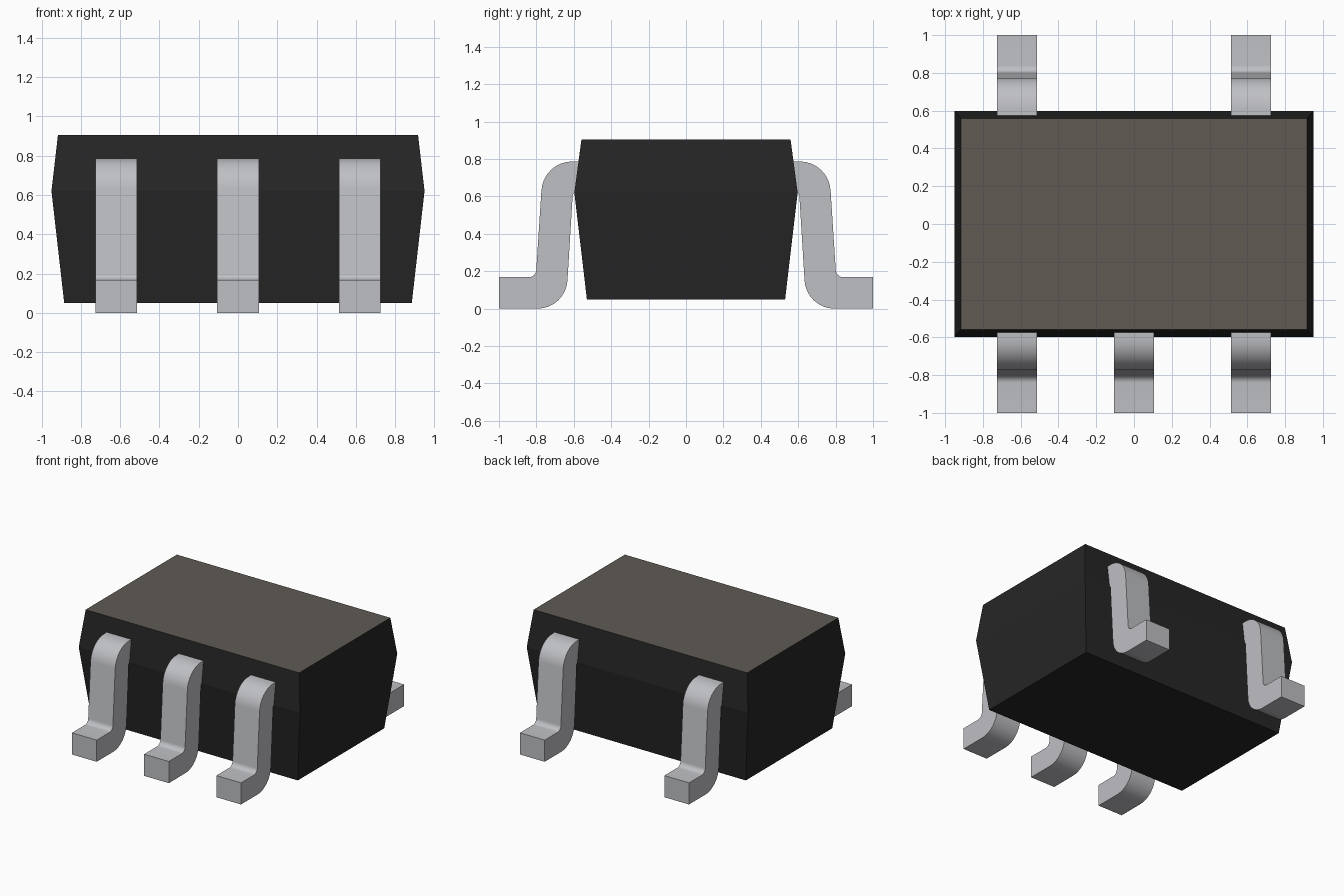
import bpy, bmesh, math
from mathutils import Vector

if "Cube" in bpy.data.objects:
    bpy.data.objects.remove(bpy.data.objects["Cube"])


def material(name, color):
    m = bpy.data.materials.new(name)
    m.diffuse_color = (*color, 1)
    m.use_nodes = True
    m.node_tree.nodes["Principled BSDF"].inputs["Base Color"].default_value = m.diffuse_color
    return m


BLACK = material("black epoxy", (0.0194, 0.0190, 0.0190))
TOP = material("grey brown top", (0.115, 0.101, 0.086))
METAL = material("pale metal", (0.52, 0.525, 0.55))


def make_object(name, bm, mats):
    bmesh.ops.recalc_face_normals(bm, faces=bm.faces)
    me = bpy.data.meshes.new(name)
    bm.to_mesh(me)
    bm.free()
    for m in mats:
        me.materials.append(m)
    ob = bpy.data.objects.new(name, me)
    bpy.context.collection.objects.link(ob)
    return ob


def rounded(corners, steps=8):
    """Replace each corner (y, z, radius) by a tangent arc."""
    pts = []
    for i, (y, z, r) in enumerate(corners):
        p = Vector((y, z))
        if r == 0:
            pts.append(p)
            continue
        a = (Vector(corners[i - 1][:2]) - p).normalized()
        b = (Vector(corners[(i + 1) % len(corners)][:2]) - p).normalized()
        half = a.angle(b) / 2
        centre = p + (a + b).normalized() * r / math.sin(half)
        start = p + a * r / math.tan(half) - centre
        end = p + b * r / math.tan(half) - centre
        sweep = math.pi - 2 * half
        for k in range(steps + 1):
            t = k / steps
            pts.append(centre + (start * math.sin((1 - t) * sweep)
                                 + end * math.sin(t * sweep)) / math.sin(sweep))
    return pts


# Moulded body: stacked rectangles, widest at the parting line
bm = bmesh.new()
rings = []
for hx, hy, z in [(0.885, 0.53, 0.05), (0.95, 0.597, 0.62), (0.917, 0.559, 0.905)]:
    rings.append([bm.verts.new((sx * hx, sy * hy, z))
                  for sx, sy in [(-1, -1), (1, -1), (1, 1), (-1, 1)]])
for low, high in zip(rings, rings[1:]):
    for i in range(4):
        j = (i + 1) % 4
        bm.faces.new((low[i], low[j], high[j], high[i]))
bm.faces.new(rings[0][::-1])
bm.faces.new(rings[-1]).material_index = 1
make_object("body", bm, [BLACK, TOP])

# Gull-wing lead side profile
PROFILE = rounded([(0.5, 0.787, 0), (0.763, 0.787, 0.165), (0.803, 0.168, 0.04),
                   (1, 0.168, 0), (1, 0, 0), (0.643, 0, 0.16),
                   (0.605, 0.622, 0.02), (0.5, 0.622, 0)])


def lead(name, x, side, half_width=0.106):
    bm = bmesh.new()
    verts = [bm.verts.new((x - half_width, side * p.x, p.y)) for p in PROFILE]
    face = bm.faces.new(verts)
    ext = bmesh.ops.extrude_face_region(bm, geom=[face])["geom"]
    bmesh.ops.translate(bm, vec=(2 * half_width, 0, 0),
                        verts=[v for v in ext if isinstance(v, bmesh.types.BMVert)])
    ob = make_object(name, bm, [METAL])
    bpy.ops.object.select_all(action='DESELECT')
    ob.select_set(True)
    bpy.context.view_layer.objects.active = ob
    bpy.ops.object.shade_smooth_by_angle(angle=math.radians(30))


# Three leads in front, two at the back
for label, x in [("left", -0.62), ("middle", 0), ("right", 0.62)]:
    lead("front_lead_" + label, x, -1)
    if x:
        lead("back_lead_" + label, x, 1)
